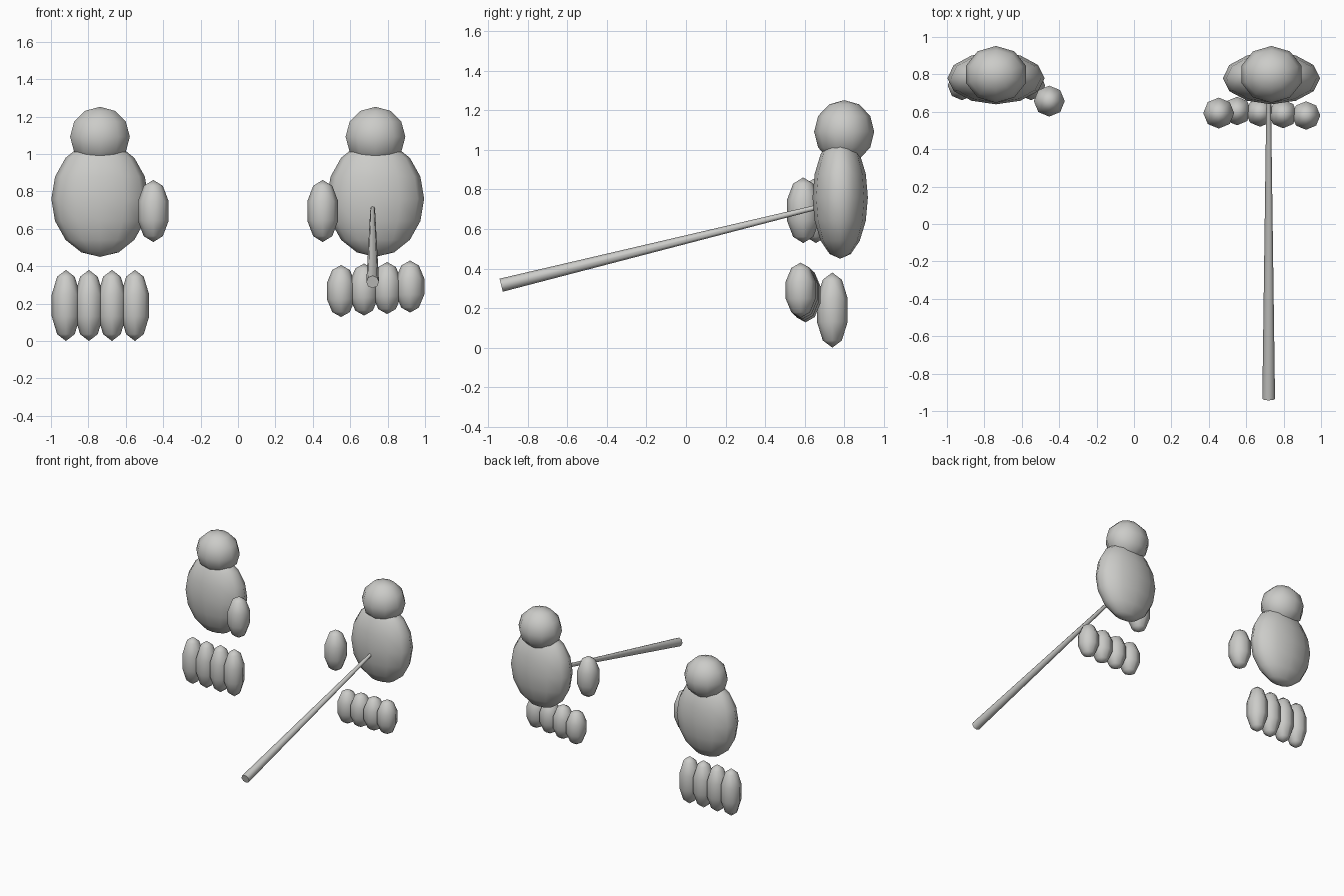
import bpy
import math
from mathutils import Vector

cube = bpy.data.objects.get("Cube")
if cube:
    bpy.data.objects.remove(cube, do_unlink=True)

GREY = (0.6, 0.6, 0.58, 1.0)
mat = bpy.data.materials.new("light_grey")
mat.use_nodes = True
mat.diffuse_color = GREY
mat.node_tree.nodes["Principled BSDF"].inputs["Base Color"].default_value = GREY


def finish(name):
    obj = bpy.context.object
    obj.name = name
    obj.data.materials.append(mat)
    return obj


def ellipsoid(name, centre, radii, segments, rings):
    bpy.ops.mesh.primitive_uv_sphere_add(
        segments=segments, ring_count=rings, radius=1, location=centre)
    bpy.context.object.scale = radii
    bpy.ops.object.transform_apply(location=False, rotation=False, scale=True)
    bpy.ops.object.shade_smooth()
    return finish(name)


def hand(side, x, thumb, fingers, finger_radii):
    # palm and round cuff
    ellipsoid(side + "_palm", (x, 0.78, 0.76), (0.26, 0.14, 0.31), 12, 8)
    ellipsoid(side + "_cuff", (x, 0.80, 1.092), (0.168, 0.152, 0.16), 10, 6)
    # thumb on the inner side, then four detached fingers
    ellipsoid(side + "_thumb", thumb, (0.087, 0.087, 0.166), 8, 5)
    for i, centre in enumerate(fingers):
        ellipsoid(f"{side}_finger_{i + 1}", centre, finger_radii, 8, 5)


SPACING = 0.123
hand("right", -0.738, (-0.453, 0.657, 0.695),
     [(-0.92 + SPACING * i, 0.74, 0.19) for i in range(4)],
     (0.08, 0.082, 0.19))
# the left fingers rise and move forward slightly towards the outside
hand("left", 0.735, (0.453, 0.593, 0.695),
     [(0.551 + SPACING * i, 0.604 - 0.008 * i, 0.267 + 0.008 * i) for i in range(4)],
     (0.08, 0.08, 0.139))

# tapered rod running forward from the left palm
start, end = Vector((0.72, -0.935, 0.316)), Vector((0.72, 0.69, 0.717))
axis = end - start
bpy.ops.mesh.primitive_cone_add(
    vertices=8, radius1=0.034, radius2=0.012, depth=axis.length,
    location=(start + end) / 2,
    rotation=axis.to_track_quat("Z", "Y").to_euler())
bpy.ops.object.shade_smooth_by_angle(angle=math.radians(60))
finish("tapered_rod")
